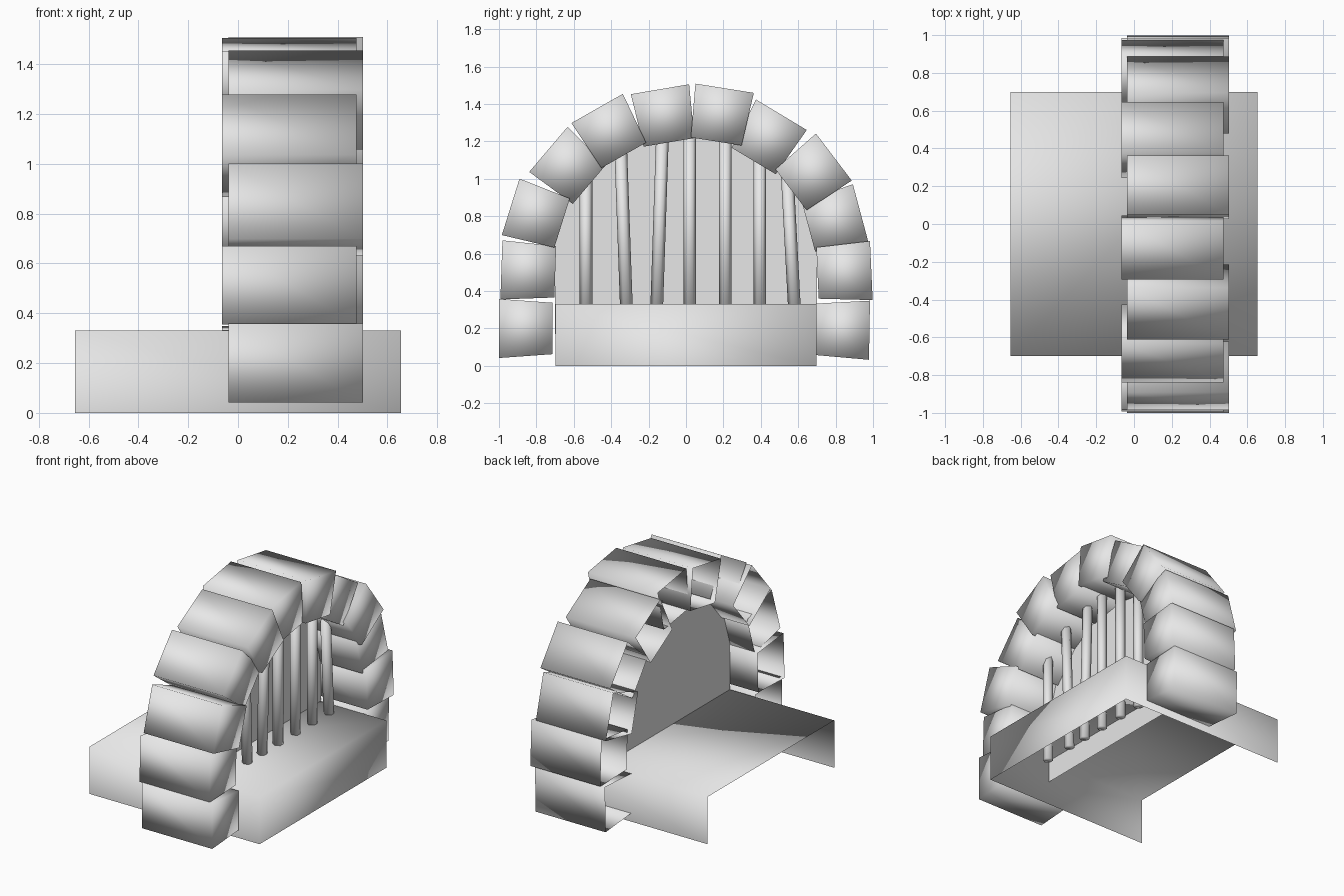
import bpy, bmesh
from math import radians, sin, cos, sqrt, pi
from mathutils import Vector

if "Cube" in bpy.data.objects:
    bpy.data.objects.remove(bpy.data.objects["Cube"], do_unlink=True)

# One plain grey for everything
grey = bpy.data.materials.new("stone_grey")
grey.use_nodes = True
grey.diffuse_color = (0.8, 0.8, 0.8, 1)
grey.node_tree.nodes["Principled BSDF"].inputs["Base Color"].default_value = (0.8, 0.8, 0.8, 1)


def add_object(name, bm, smooth=True):
    mesh = bpy.data.meshes.new(name)
    bm.to_mesh(mesh)
    bm.free()
    mesh.materials.append(grey)
    for poly in mesh.polygons:
        poly.use_smooth = smooth
    obj = bpy.data.objects.new(name, mesh)
    bpy.context.collection.objects.link(obj)
    return obj


def open_box(name, place, open_sides):
    """Soft-shaded unit cube, without the sides facing open_sides, moved by place()."""
    bm = bmesh.new()
    bmesh.ops.create_cube(bm, size=1)
    bm.normal_update()
    gone = [f for f in bm.faces if any(f.normal.dot(Vector(s)) > 0.9 for s in open_sides)]
    bmesh.ops.delete(bm, geom=gone, context='FACES')
    for v in bm.verts:
        v.co = place(v.co.copy())
    return add_object(name, bm)


BACK, DOWN = (-1, 0, 0), (0, 0, -1)

# Floor slab, open underneath and at the back end
open_box("floor_slab", lambda p: Vector((p.x * 1.31, p.y * 1.395, (p.z + 0.5) * 0.33)), [BACK, DOWN])

# Arch stones: centre y, centre z, outward angle
stones = [
    (-0.857, 0.20, 180), (-0.843, 0.508, 178), (-0.80, 0.807, 162.6),
    (-0.626, 1.064, 139.6), (-0.404, 1.251, 119.6), (-0.115, 1.337, 99.6),
    (0.184, 1.342, 81), (0.436, 1.219, 59), (0.676, 1.029, 37.3),
    (0.794, 0.781, 15), (0.847, 0.503, 2.6), (0.837, 0.193, -1),
]


def stone_placer(y, z, angle, mid_x):
    a = radians(angle)

    def place(p):
        r = p.y * 0.288
        t = p.z * (0.316 if p.y > 0 else 0.275)
        return Vector((mid_x + p.x * 0.54, y + r * cos(a) - t * sin(a), z + r * sin(a) + t * cos(a)))
    return place


for i, (y, z, angle) in enumerate(stones):
    mid_x = 0.205 if i % 2 else 0.232
    open_box(f"arch_stone_{i + 1}", stone_placer(y, z, angle, mid_x), [BACK])

# Round-topped wall closing the arch
bm = bmesh.new()
steps, radius, centre_z = 16, 0.74, 0.5
outline = [(-0.7, 0.17), (0.7, 0.17)]
for i in range(steps + 1):
    a = pi * i / steps
    outline.append((max(-0.7, min(0.7, radius * cos(a))), centre_z + radius * sin(a)))
bm.faces.new([bm.verts.new((0.15, y, z)) for y, z in outline])
add_object("back_wall", bm, smooth=False)

# Upright bars: bottom y, top y
bars = [(-0.535, -0.535), (-0.315, -0.35), (-0.16, -0.125), (0.02, 0.02),
        (0.21, 0.21), (0.395, 0.395), (0.585, 0.54)]
for i, (y0, y1) in enumerate(bars):
    top = centre_z + sqrt(0.77 ** 2 - y1 ** 2)
    bm = bmesh.new()
    bmesh.ops.create_cone(bm, cap_ends=True, segments=6, radius1=0.034, radius2=0.034, depth=1)
    for v in bm.verts:
        k = v.co.z + 0.5
        v.co = Vector((0.295 + v.co.x, v.co.y + y0 + (y1 - y0) * k, 0.21 + (top - 0.21) * k))
    add_object(f"upright_bar_{i + 1}", bm)
